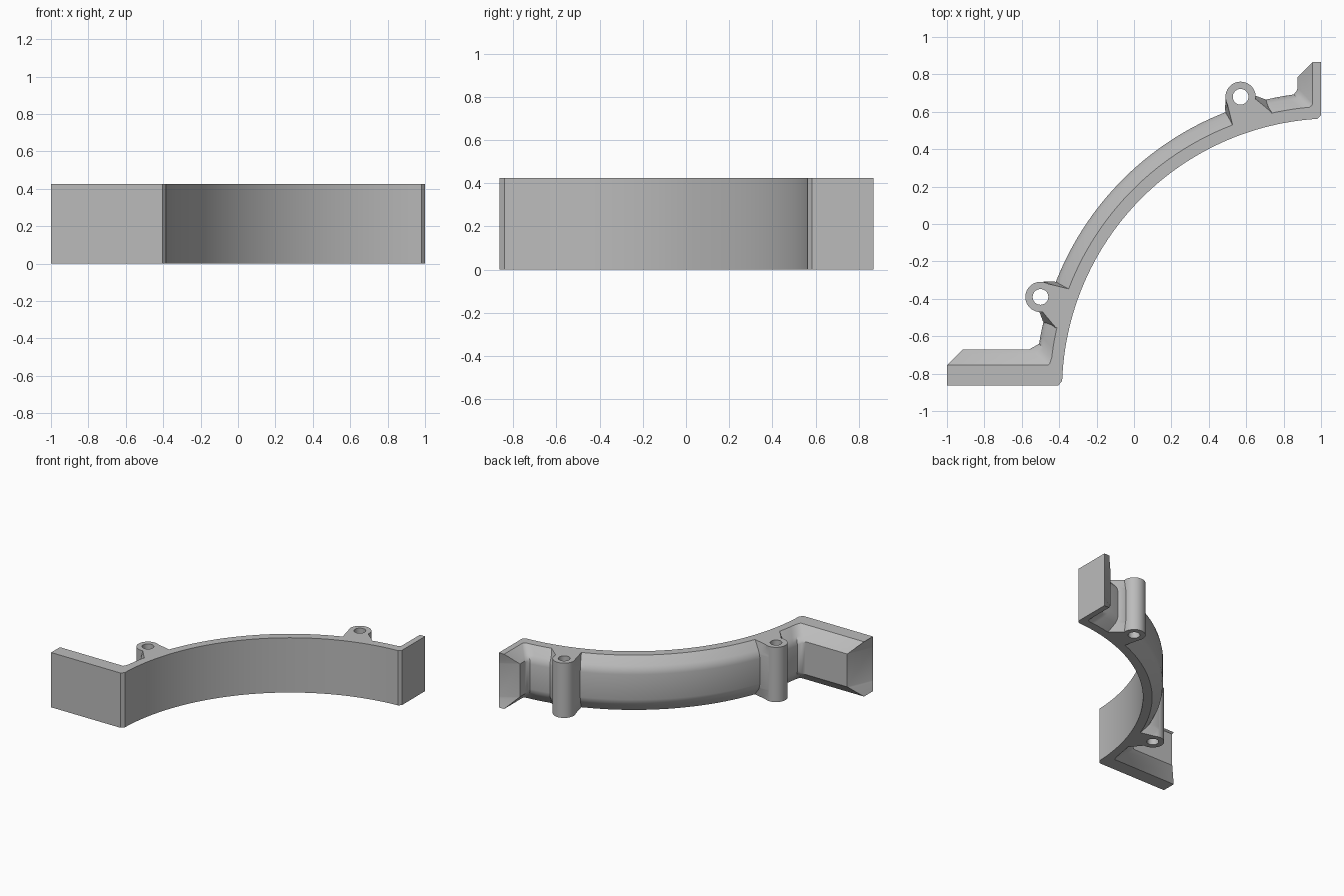
import bpy, bmesh
from math import cos, sin, radians, pi

if "Cube" in bpy.data.objects:
    bpy.data.objects.remove(bpy.data.objects["Cube"])

HEIGHT, CHAMFER = 0.425, 0.085
CX, CY = 1.07, -0.89            # centre of the curved wall
R_FACE, R_RIDGE, R_BACK = 1.455, 1.52, 1.597

grey = bpy.data.materials.new("satin grey")
grey.use_nodes = True
grey.diffuse_color = (0.5, 0.5, 0.5, 1)
grey.node_tree.nodes["Principled BSDF"].inputs["Base Color"].default_value = (0.5, 0.5, 0.5, 1)


def polar(r, deg):
    return CX + r * cos(radians(deg)), CY + r * sin(radians(deg))


def loft(name, pairs):
    """Solid from (rim point, mid-height point, roundness) triples, alike at top and bottom."""
    steps = [(0, 0), (0.7, 0), (0.92, 0.08), (1, 0.35)]
    levels = [(t, k, False) for t, k in steps] + [(t, k, True) for t, k in reversed(steps)]
    bm = bmesh.new()
    rings = []
    for t, k, upper in levels:
        ring = []
        for a, b, w in pairs:
            z = CHAMFER * (t + w * k)
            ring.append(bm.verts.new((a[0] + (b[0] - a[0]) * t, a[1] + (b[1] - a[1]) * t,
                                      HEIGHT - z if upper else z)))
        rings.append(ring)
    n = len(pairs)
    for lo, hi in zip(rings, rings[1:]):
        for i in range(n):
            j = (i + 1) % n
            bm.faces.new((lo[i], lo[j], hi[j], hi[i]))
    bm.faces.new(rings[0][::-1])
    bm.faces.new(rings[-1])
    bmesh.ops.recalc_face_normals(bm, faces=bm.faces)
    mesh = bpy.data.meshes.new(name)
    bm.to_mesh(mesh)
    bm.free()
    mesh.materials.append(grey)
    ob = bpy.data.objects.new(name, mesh)
    bpy.context.collection.objects.link(ob)
    return ob


def disc(name, centre, r, sides, z0, z1):
    bpy.ops.mesh.primitive_cylinder_add(vertices=sides, radius=r, depth=z1 - z0,
                                        location=(*centre, (z0 + z1) / 2))
    ob = bpy.context.object
    ob.name = name
    ob.data.materials.append(grey)
    return ob


def combine(target, tool, operation):
    mod = target.modifiers.new("combine", "BOOLEAN")
    mod.operation, mod.object, mod.solver = operation, tool, "EXACT"
    bpy.context.view_layer.objects.active = target
    bpy.ops.object.modifier_apply(modifier=mod.name)
    bpy.data.objects.remove(tool)


# Curved wall with a flange at each end
same = lambda p: (p, p, 0)
pairs = [same(p) for p in [(-1, -0.863), (-0.405, -0.863)]]
pairs += [same(polar(R_FACE, 178 - 84.5 * i / 48)) for i in range(49)]
pairs += [same(p) for p in [(1, 0.582), (1, 0.866)]]
pairs += [((0.955, 0.866), (0.875, 0.786), 0),
          ((0.955, 0.642), (0.875, 0.73), 0),
          ((0.951, 0.634), (0.869, 0.71), 0.3)]
for i in range(45):
    f = i / 44
    pairs.append((polar(R_RIDGE, 95 + 78.3 * f), polar(R_BACK, 97.8 + 73.2 * f), 1))
pairs += [((-0.45, -0.745), (-0.536, -0.657), 0.3),
          ((-0.46, -0.755), (-0.56, -0.67), 0),
          ((-1, -0.755), (-0.915, -0.67), 0)]
bracket = loft("curved_bracket", pairs)

# Screw lugs, mirrored about the diagonal of the curve
BOSS = (0.57, 0.68)
WEB = [((0.492, 0.67), (0.489, 0.67)), ((0.507, 0.61), (0.487, 0.61)),
       ((0.527, 0.53), (0.507, 0.53)), ((0.56, 0.51), (0.56, 0.51)),
       ((0.70, 0.55), (0.70, 0.55)), ((0.735, 0.597), (0.765, 0.60)),
       ((0.67, 0.652), (0.70, 0.667)), ((0.647, 0.67), (0.652, 0.685)),
       ((0.57, 0.69), (0.57, 0.69))]


def flip(p):
    return CX - (p[1] - CY), CY - (p[0] - CX)


holes = []
for side, place in (("left", lambda p: p), ("right", flip)):
    web = loft(side + "_web", [(place(a), place(b), 0) for a, b in WEB])
    combine(bracket, web, "UNION")
    combine(bracket, disc(side + "_boss", place(BOSS), 0.081, 40, 0, HEIGHT), "UNION")
    holes.append(disc(side + "_hole", place(BOSS), 0.042, 28, -0.1, HEIGHT + 0.1))
for hole in holes:
    combine(bracket, hole, "DIFFERENCE")

bpy.ops.object.select_all(action="DESELECT")
bracket.select_set(True)
bpy.context.view_layer.objects.active = bracket
bpy.ops.object.shade_smooth_by_angle(angle=radians(28))
